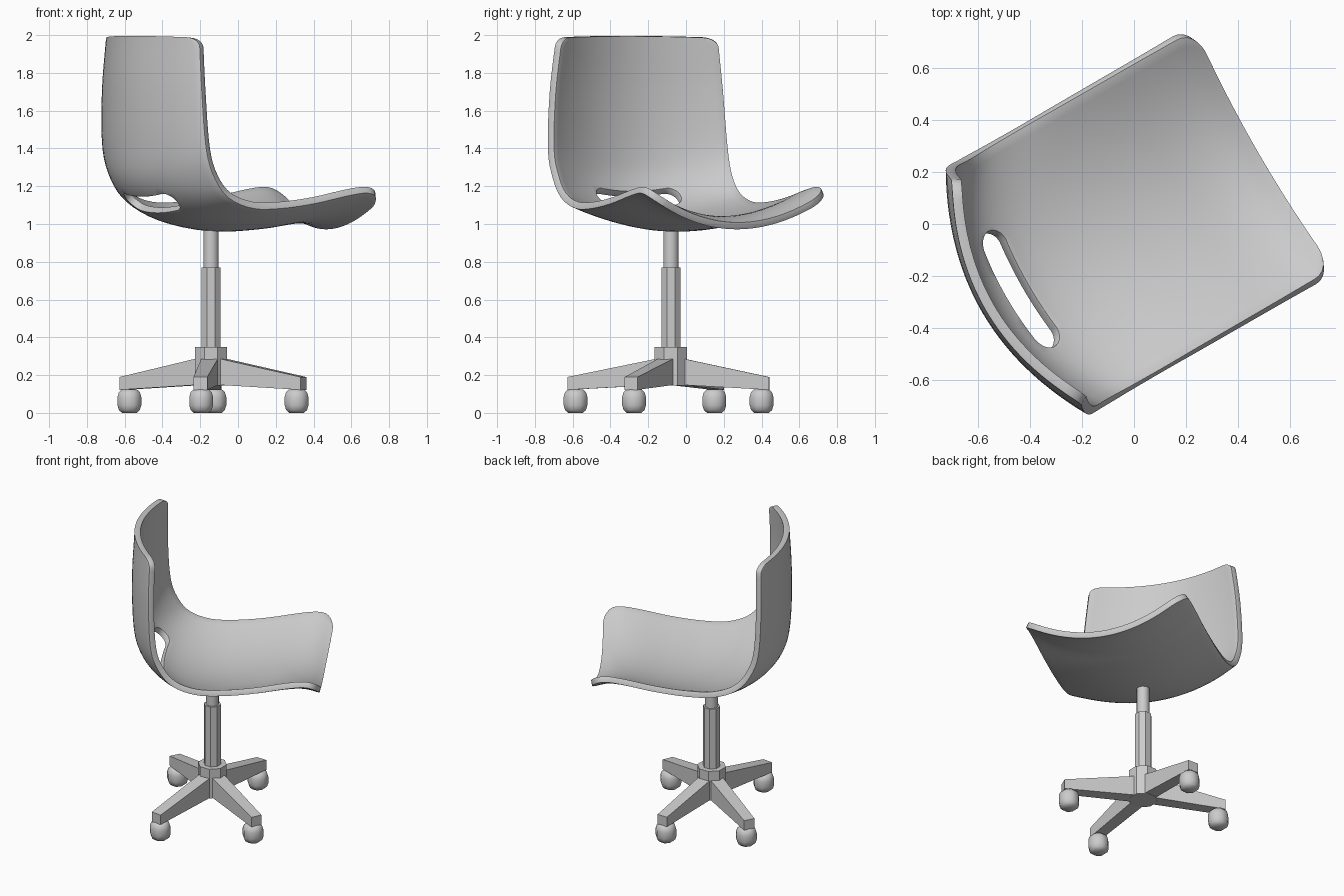
import bpy, bmesh, math
from mathutils import Vector, Matrix

if "Cube" in bpy.data.objects:
    bpy.data.objects.remove(bpy.data.objects["Cube"])

F = Vector((math.cos(math.radians(30)), 0.5, 0))   # chair forward
S = Vector((-0.5, math.cos(math.radians(30)), 0))  # chair sideways
Z = Vector((0, 0, 1))
AX, AY = -0.143, -0.08                              # column axis


def make(name, bm, angle=None):
    bmesh.ops.recalc_face_normals(bm, faces=bm.faces)
    me = bpy.data.meshes.new(name)
    bm.to_mesh(me)
    bm.free()
    ob = bpy.data.objects.new(name, me)
    bpy.context.collection.objects.link(ob)
    if angle:
        smooth(ob, angle)
    return ob


def smooth(ob, angle):
    bpy.ops.object.select_all(action='DESELECT')
    ob.select_set(True)
    bpy.context.view_layer.objects.active = ob
    bpy.ops.object.shade_smooth_by_angle(angle=math.radians(angle))


def loft(bm, rings):
    rows = [[bm.verts.new(p) for p in r] for r in rings]
    n = len(rows[0])
    for a, b in zip(rows, rows[1:]):
        for i in range(n):
            bm.faces.new((a[i], a[(i + 1) % n], b[(i + 1) % n], b[i]))
    bm.faces.new(rows[0])
    bm.faces.new(rows[-1])


def lathe(name, x, y, profile, sides, angle=None):
    bm = bmesh.new()
    turn = math.pi / sides
    loft(bm, [[(x + r * math.cos(2 * math.pi * i / sides + turn),
                y + r * math.sin(2 * math.pi * i / sides + turn), z)
               for i in range(sides)] for r, z in profile])
    return make(name, bm, angle)


# Shell: centre line (u, z), side edge (u, z), half width
ROWS = [(-.64, 1.995, -.505, 1.985, .485), (-.655, 1.7, -.51, 1.7, .52),
        (-.65, 1.4, -.495, 1.4, .54), (-.62, 1.23, -.445, 1.25, .54),
        (-.53, 1.11, -.36, 1.15, .54), (-.38, 1.025, -.22, 1.10, .54),
        (-.15, .98, -.05, 1.10, .54), (.1, .99, .15, 1.125, .54),
        (.32, 1.02, .35, 1.165, .54), (.45, 1.018, .47, 1.18, .54),
        (.545, .99, .575, 1.16, .54)]


def spline(t):
    i = min(int(t), len(ROWS) - 2)
    f = t - i
    p1, p2 = Vector(ROWS[i]), Vector(ROWS[i + 1])
    p0 = Vector(ROWS[i - 1]) if i else 2 * p1 - p2
    p3 = Vector(ROWS[i + 2]) if i + 2 < len(ROWS) else 2 * p2 - p1
    return 0.5 * (2 * p1 + (p2 - p0) * f + (2 * p0 - 5 * p1 + 4 * p2 - p3) * f * f
                  + (3 * p1 - p0 - 3 * p2 + p3) * f ** 3)


def corner(d, r):
    d = min(d, r)
    return r - math.sqrt(r * r - (r - d) ** 2)


last = len(ROWS) - 1
ts = [0, .01, .03, .06, .1, .16, .25, .5, .75]
ts += [1 + i / 4 for i in range(4 * (last - 2))]
ts += [last - 1 + f for f in (0, .2, .4, .6, .75, .87, .95, .985, 1)]
first, end = spline(0), spline(last)
N = 28
bm = bmesh.new()
grid = []
for t in ts:
    p = spline(t)
    w = p[4] - corner((p - first).length, .07) - corner((p - end).length, .11)
    row = []
    for j in range(N + 1):
        v = w * (2 * j / N - 1)
        k = (v / p[4]) ** 2
        u, z = p[0] + (p[2] - p[0]) * k, p[1] + (p[3] - p[1]) * k
        row.append(bm.verts.new(F * u + S * v + Z * z))
    grid.append(row)
for a, b in zip(grid, grid[1:]):
    for j in range(N):
        bm.faces.new((a[j], a[j + 1], b[j + 1], b[j]))
seat = make("seat_shell", bm)

# Slot cutter through the lower back
axis = (F * -.66 - Z * .75).normalized()
across = (F * -.75 + Z * .66).normalized()
centre = F * -.53 + Z * 1.115
outline = []
for i in range(24):
    a = 2 * math.pi * (i + .5) / 24
    c, s = math.cos(a), math.sin(a)
    outline.append(S * (math.copysign(.19, c) + .065 * c) + across * .065 * s)
bm = bmesh.new()
loft(bm, [[centre + o + axis * d for o in outline] for d in (-.16, .2)])
cutter = make("slot_cutter", bm)
cutter.hide_render = True

m = seat.modifiers.new("thickness", 'SOLIDIFY')
m.thickness, m.offset = .038, 0
m = seat.modifiers.new("slot", 'BOOLEAN')
m.operation, m.object, m.solver = 'DIFFERENCE', cutter, 'EXACT'
m = seat.modifiers.new("soft_rim", 'BEVEL')
m.width, m.segments, m.limit_method, m.angle_limit = .007, 2, 'ANGLE', math.radians(50)
dg = bpy.context.evaluated_depsgraph_get()
mesh = bpy.data.meshes.new_from_object(seat.evaluated_get(dg))
seat.modifiers.clear()
seat.data = mesh
bpy.data.objects.remove(cutter)
smooth(seat, 40)

# Column and hub
lathe("upper_post", AX, AY, [(.041, .7), (.041, .975)], 12, 35)
lathe("lower_tube", AX, AY, [(.055, .33), (.055, .77)], 8)
lathe("hub", AX, AY, [(.093, .145), (.093, .35)], 8)

# Four legs with casters
for n, (x, y) in enumerate([(.31, -.275), (-.575, .15), (-.195, -.585), (-.125, .40)], 1):
    o = Vector((AX, AY, 0))
    d = (Vector((x, y, 0)) - o)
    reach = d.length + .04
    d.normalize()
    side = Vector((-d.y, d.x, 0))
    bm = bmesh.new()
    loft(bm, [[o + d * r + side * (w * a) + Z * z
               for a, z in ((-1, lo), (1, lo), (1, hi), (-1, hi))]
              for r, w, lo, hi in ((.03, .045, .15, .295), (reach, .037, .122, .19))])
    make(f"leg_{n}", bm)
    lathe(f"caster_{n}", x, y, [(.042, 0), (.06, .015), (.068, .04), (.068, .085),
                               (.06, .11), (.042, .125)], 8, 60)
